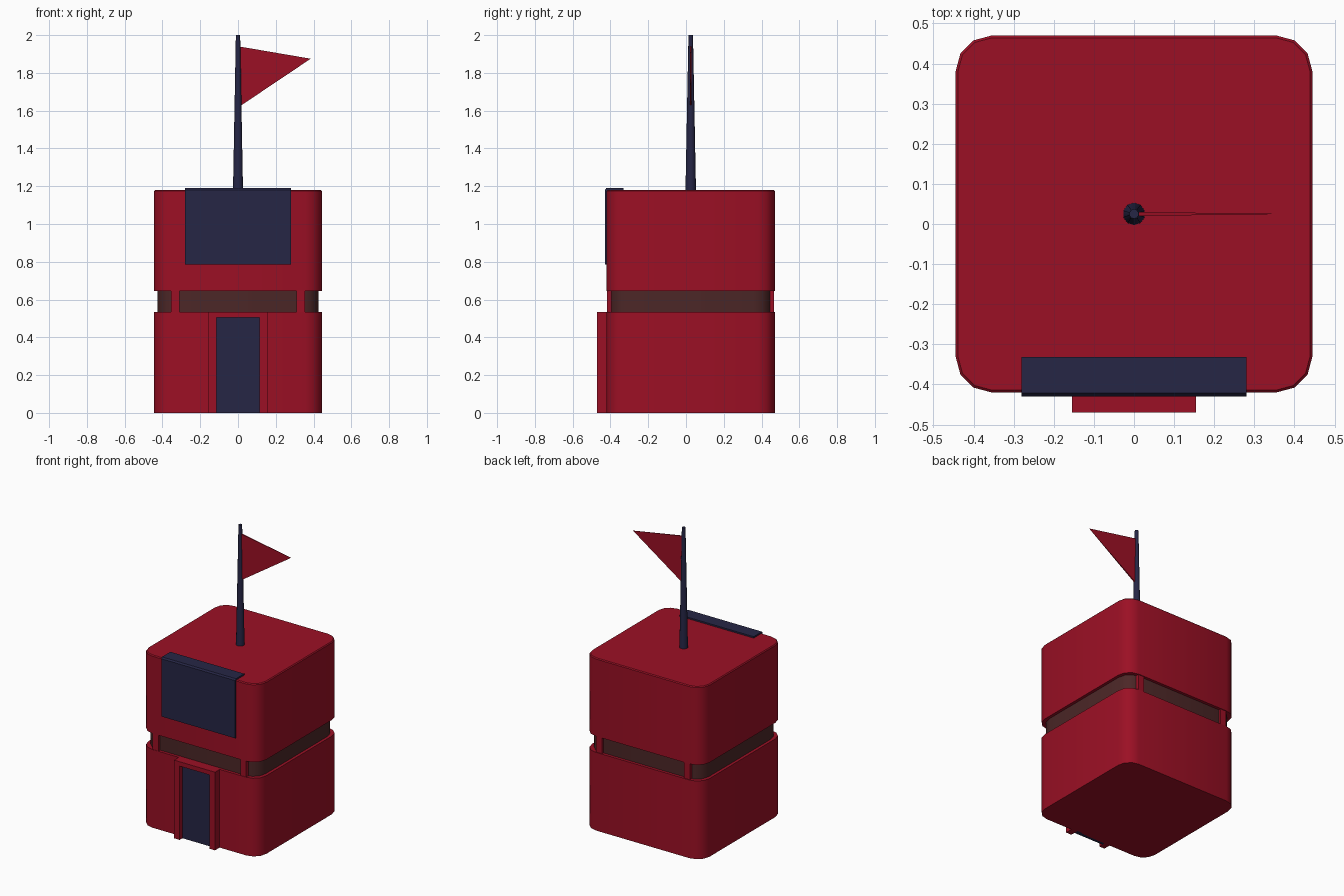
import bpy, bmesh, math
from mathutils import Vector

cube = bpy.data.objects.get("Cube")
if cube:
    bpy.data.objects.remove(cube, do_unlink=True)

CY = 0.025  # centre of the tower in y


def material(name, rgb):
    m = bpy.data.materials.new(name)
    m.use_nodes = True
    m.diffuse_color = (*rgb, 1)
    m.node_tree.nodes["Principled BSDF"].inputs["Base Color"].default_value = (*rgb, 1)
    return m


red = material("deep red", (0.33, 0.005, 0.018))
navy = material("dark navy", (0.019, 0.019, 0.06))
glass = material("dark brown glass", (0.072, 0.02, 0.02))


def finish(name, bm, mat, smooth=None):
    bmesh.ops.recalc_face_normals(bm, faces=bm.faces)
    mesh = bpy.data.meshes.new(name)
    bm.to_mesh(mesh)
    bm.free()
    ob = bpy.data.objects.new(name, mesh)
    bpy.context.collection.objects.link(ob)
    mesh.materials.append(mat)
    if smooth:
        bpy.ops.object.select_all(action="DESELECT")
        ob.select_set(True)
        bpy.context.view_layer.objects.active = ob
        bpy.ops.object.shade_smooth_by_angle(angle=math.radians(smooth))
    return ob


def prism(name, points, direction, mat, smooth=None):
    """Extrude a closed outline along a direction."""
    bm = bmesh.new()
    face = bm.faces.new([bm.verts.new(p) for p in points])
    out = bmesh.ops.extrude_face_region(bm, geom=[face])
    moved = [g for g in out["geom"] if isinstance(g, bmesh.types.BMVert)]
    bmesh.ops.translate(bm, verts=moved, vec=Vector(direction))
    return finish(name, bm, mat, smooth)


def box(name, x0, x1, y0, y1, z0, z1, mat):
    return prism(name, [(x0, y0, z0), (x1, y0, z0), (x1, y1, z0), (x0, y1, z0)],
                 (0, 0, z1 - z0), mat)


def rounded_block(name, half, z0, z1, mat, radius=0.09, edge=0.0):
    """Square block with rounded upright corners and a softened top rim."""
    def ring(inset, z):
        pts = []
        for q in range(4):
            sx, sy = ((1, 1), (-1, 1), (-1, -1), (1, -1))[q]
            for i in range(4):
                a = math.radians(90 * q + 30 * i)
                c, r = half - radius, radius - inset
                pts.append((sx * c + r * math.cos(a), CY + sy * c + r * math.sin(a), z))
        return pts
    levels = [(0, z0), (0, z1)] if not edge else [(0, z0), (0, z1 - edge), (edge, z1)]
    bm = bmesh.new()
    rings = [[bm.verts.new(p) for p in ring(*lv)] for lv in levels]
    for a, b in zip(rings, rings[1:]):
        for i in range(len(a)):
            j = (i + 1) % len(a)
            bm.faces.new((a[i], a[j], b[j], b[i]))
    bm.faces.new(rings[0])
    bm.faces.new(rings[-1])
    return finish(name, bm, mat, 35)


# Tower: lower storey, window band and upper storey
rounded_block("lower_storey", 0.445, 0, 0.535, red)
rounded_block("window_band", 0.425, 0.53, 0.65, glass)
rounded_block("upper_storey", 0.445, 0.645, 1.18, red, edge=0.006)

# Window posts on the front and back
for side, sx in (("right", -1), ("left", 1)):
    x0, x1 = sorted((sx * 0.31, sx * 0.355))
    box(f"front_post_{side}", x0, x1, -0.418, -0.39, 0.53, 0.65, red)
    box(f"back_post_{side}", x0, x1, 0.44, 0.465, 0.53, 0.65, red)

# Door frame as an arch outline, with the door set into it
w, d, h, t = 0.155, 0.113, 0.535, 0.505
outline = [(-w, 0), (-w, h), (w, h), (w, 0), (d, 0), (d, t), (-d, t), (-d, 0)]
prism("door_frame", [(x, -0.47, z) for x, z in outline], (0, 0.06, 0), red)
box("door", -d, d, -0.44, -0.41, 0, t, navy)

# Panel folded over the front top edge
fold = [(-0.43, 0.785), (-0.43, 1.18), (-0.422, 1.19), (-0.332, 1.19),
        (-0.332, 1.17), (-0.41, 1.17), (-0.41, 0.785)]
prism("front_panel", [(-0.28, y, z) for y, z in fold], (0.56, 0, 0), navy)

# Tapered flag pole
bm = bmesh.new()
bmesh.ops.create_cone(bm, cap_ends=True, segments=10, radius1=0.028, radius2=0.012, depth=0.83)
bmesh.ops.translate(bm, verts=bm.verts, vec=(0, CY, 1.585))
finish("flag_pole", bm, navy, 40)

# Pennant, thinning to its tip
bm = bmesh.new()
tip = bm.verts.new((0.385, CY, 1.875))
f0, f1, b0, b1 = [bm.verts.new((0.005, CY + y, z)) for y in (-0.005, 0.005) for z in (1.62, 1.94)]
for f in ((f0, f1, tip), (b0, b1, tip), (f0, b0, tip), (f1, b1, tip), (f0, f1, b1, b0)):
    bm.faces.new(f)
finish("pennant", bm, red)
